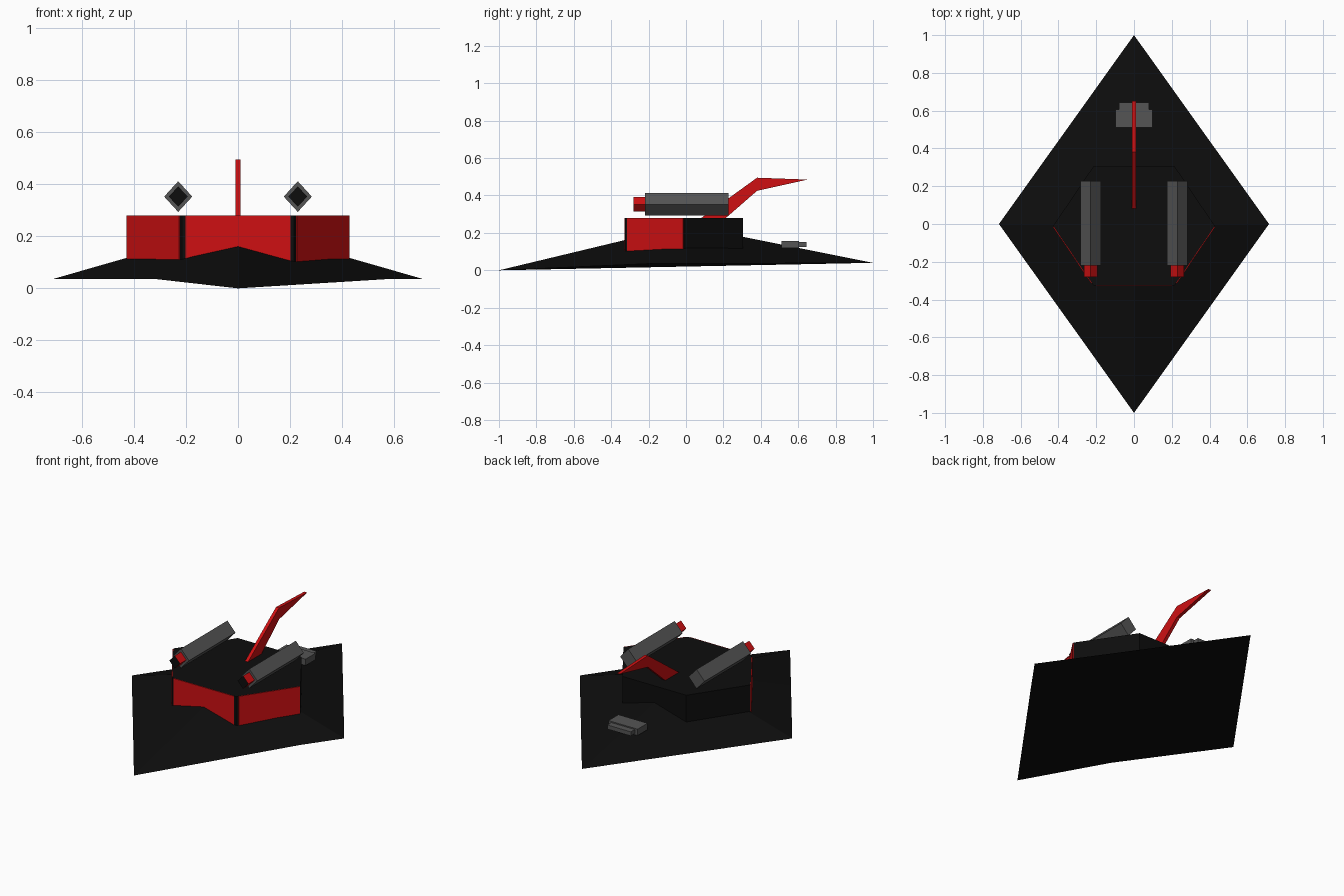
import bpy, bmesh, math
from mathutils import Vector

if "Cube" in bpy.data.objects:
    bpy.data.objects.remove(bpy.data.objects["Cube"])


def material(name, rgb):
    m = bpy.data.materials.new(name)
    m.diffuse_color = (*rgb, 1)
    m.use_nodes = True
    m.node_tree.nodes["Principled BSDF"].inputs["Base Color"].default_value = m.diffuse_color
    return m


BLACK = material("black", (0.004, 0.004, 0.004))
RED = material("red", (0.62, 0.005, 0.006))
GREY = material("dark_grey", (0.09, 0.09, 0.09))


def mesh_object(name, verts, faces, *mats):
    me = bpy.data.meshes.new(name)
    me.from_pydata(verts, [], faces)
    bm = bmesh.new()
    bm.from_mesh(me)
    bmesh.ops.recalc_face_normals(bm, faces=bm.faces)
    bm.to_mesh(me)
    bm.free()
    for m in mats:
        me.materials.append(m)
    ob = bpy.data.objects.new(name, me)
    bpy.context.collection.objects.link(ob)
    return ob


def prism(name, outline, offset, *mats):
    """Extrude a closed 3D outline along an offset vector; face 0 is the start cap."""
    n = len(outline)
    base = [Vector(p) for p in outline]
    verts = base + [p + Vector(offset) for p in base]
    faces = [list(range(n)), list(range(n, 2 * n))]
    faces += [[i, (i + 1) % n, n + (i + 1) % n, n + i] for i in range(n)]
    return mesh_object(name, verts, faces, *mats)


# Hull: low diamond pyramid with a shallow keel dropping to the nose
rim = [(0, -1, 0), (0.565, -0.21, 0.035), (0.715, 0, 0.035),
       (0, 1, 0.04), (-0.715, 0, 0.035), (-0.31, -0.566, 0.035)]
top = [(i, (i + 1) % 6, 6) for i in range(6)]
bottom = [(0, 1, 3), (1, 2, 3), (0, 3, 5), (3, 4, 5)]
mesh_object("hull", rim + [(0, 0, 0.24)], top + bottom, BLACK)

# Cabin: hexagonal block sunk into the hull
ROOF, SINK = 0.28, 0.09
corners = [(-0.215, -0.325), (0.215, -0.325), (0.428, -0.01),
           (0.215, 0.305), (-0.215, 0.305), (-0.428, -0.01)]
prism("cabin", [(x, y, SINK) for x, y in corners], (0, 0, ROOF - SINK), BLACK)

# Red window panels on the three front walls
for name, a, b, t0, t1 in (("front_window", 0, 1, 0.03, 0.97),
                           ("right_window", 1, 2, 0.04, 0.99),
                           ("left_window", 0, 5, 0.04, 0.99)):
    p, q = Vector((*corners[a], SINK)), Vector((*corners[b], SINK))
    d = (q - p).normalized()
    out = Vector((d.y, -d.x, 0))
    if out.y > 0:
        out = -out
    s, e = p.lerp(q, t0), p.lerp(q, t1)
    prism(name, [s, e, e + out * 0.004, s + out * 0.004], (0, 0, ROOF - SINK), RED)


def diamond(x, y, z, w, h):
    return [(x - w, y, z), (x, y, z - h), (x + w, y, z), (x, y, z + h)]


# Twin cannons: diamond barrels with red muzzles and black muzzle ends
for side, label in ((-1, "left"), (1, "right")):
    x, z = side * 0.23, 0.353
    prism(label + "_cannon", diamond(x, -0.22, z, 0.054, 0.059), (0, 0.447, 0), GREY)
    muzzle = prism(label + "_muzzle", diamond(x, -0.28, z, 0.036, 0.039),
                   (0, 0.08, 0), RED, BLACK)
    muzzle.data.polygons[0].material_index = 1

# Tail fin: thin swept plate
fin = [(0.075, 0.275), (0.205, 0.275), (0.225, 0.29), (0.38, 0.425),
       (0.65, 0.485), (0.38, 0.495)]
prism("tail_fin", [(-0.01, y, z) for y, z in fin], (0.02, 0, 0), RED)


# Rear thruster: housing and smaller nozzle
def box(name, x, y0, y1, z0, z1, mat):
    prism(name, [(-x, y0, z0), (x, y0, z0), (x, y0, z1), (-x, y0, z1)],
          (0, y1 - y0, 0), mat)


box("thruster_housing", 0.098, 0.51, 0.605, 0.118, 0.157, GREY)
box("thruster_nozzle", 0.079, 0.6, 0.643, 0.125, 0.15, GREY)
